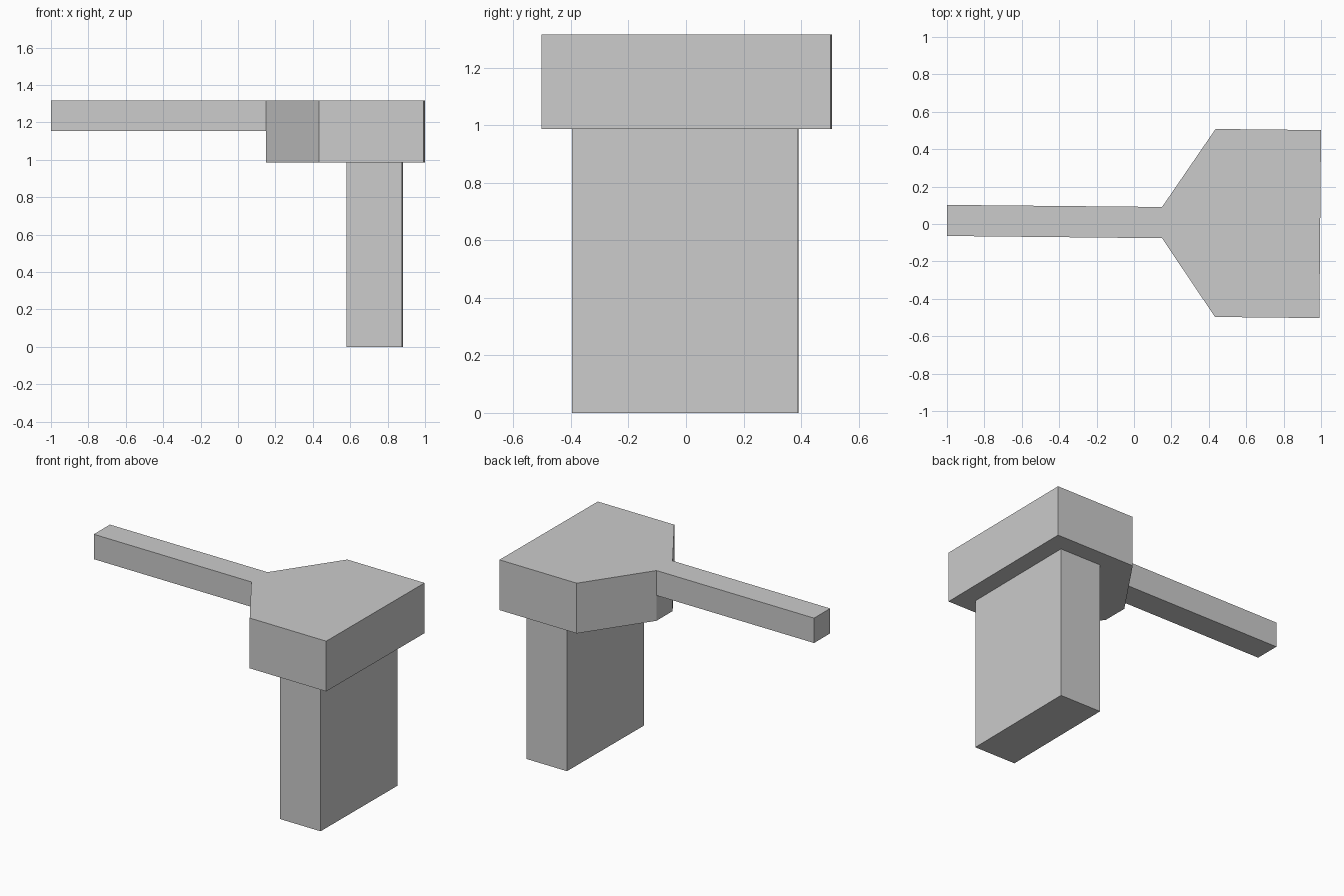
import bpy
import bmesh

cube = bpy.data.objects.get("Cube")
if cube:
    bpy.data.objects.remove(cube, do_unlink=True)

grey = bpy.data.materials.new("plain_grey")
grey.use_nodes = True
colour = (0.6, 0.6, 0.6, 1)
grey.diffuse_color = colour
grey.node_tree.nodes["Principled BSDF"].inputs["Base Color"].default_value = colour


def prism(name, outline, bottom, top):
    """Extrude a plan outline between two heights."""
    bm = bmesh.new()
    base = bm.faces.new([bm.verts.new((x, y, bottom)) for x, y in outline])
    walls = bmesh.ops.extrude_face_region(bm, geom=[base], use_keep_orig=True)
    raised = [v for v in walls["geom"] if isinstance(v, bmesh.types.BMVert)]
    bmesh.ops.translate(bm, verts=raised, vec=(0, 0, top - bottom))
    bmesh.ops.recalc_face_normals(bm, faces=bm.faces)
    mesh = bpy.data.meshes.new(name)
    bm.to_mesh(mesh)
    bm.free()
    mesh.materials.append(grey)
    obj = bpy.data.objects.new(name, mesh)
    bpy.context.collection.objects.link(obj)
    return obj


UNDERSIDE, TOP = 0.987, 1.316
neck_back, neck_front = (0.15, 0.091), (0.15, -0.076)

# Tapered cap block
prism("cap_block", [neck_front, (0.433, -0.497), (0.991, -0.503),
                    (1.0, 0.502), (0.436, 0.508), neck_back], UNDERSIDE, TOP)

# Long thin beam reaching out from the narrow end
prism("beam", [(-1.0, -0.064), neck_front, neck_back, (-0.999, 0.102)], 1.153, TOP)

# Wide upright pier under the cap
prism("pier", [(0.581, -0.394), (0.876, -0.397),
               (0.883, 0.389), (0.588, 0.392)], 0, UNDERSIDE)
